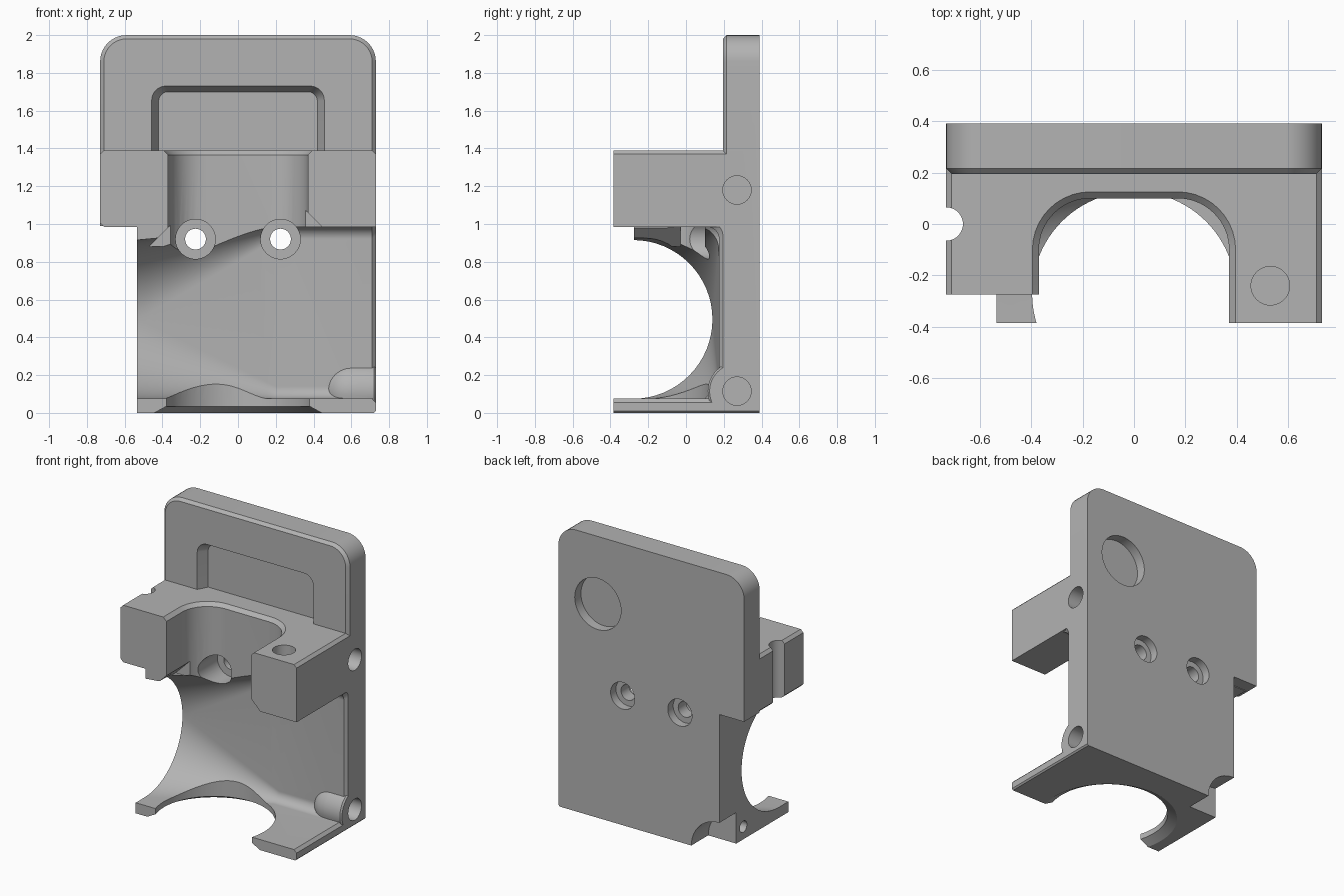
import bpy, bmesh
from math import sin, cos, pi, radians
from mathutils import Vector

cube = bpy.data.objects.get("Cube")
if cube:
    bpy.data.objects.remove(cube)

grey = bpy.data.materials.new("plain grey")
grey.use_nodes = True
colour = (0.45, 0.45, 0.45, 1)
grey.diffuse_color = colour
grey.node_tree.nodes["Principled BSDF"].inputs["Base Color"].default_value = colour


def place(axis, a, b, d):
    """Put profile coordinates (a, b) at distance d along an axis."""
    return {"x": (d, a, b), "y": (a, d, b), "z": (a, b, d)}[axis]


def loft(name, axis, sections):
    """Solid through a list of (distance, profile) sections."""
    bm = bmesh.new()
    rings = [[bm.verts.new(place(axis, a, b, d)) for a, b in prof] for d, prof in sections]
    n = len(rings[0])
    for low, high in zip(rings, rings[1:]):
        for i in range(n):
            j = (i + 1) % n
            bm.faces.new((low[i], low[j], high[j], high[i]))
    bm.faces.new(rings[0][::-1])
    bm.faces.new(rings[-1])
    bmesh.ops.recalc_face_normals(bm, faces=bm.faces)
    mesh = bpy.data.meshes.new(name)
    bm.to_mesh(mesh)
    bm.free()
    mesh.materials.append(grey)
    obj = bpy.data.objects.new(name, mesh)
    bpy.context.scene.collection.objects.link(obj)
    return obj


def prism(name, axis, profile, lo, hi):
    return loft(name, axis, [(lo, profile), (hi, profile)])


def box(name, x, y, z):
    return prism(name, "z", [(x[0], y[0]), (x[1], y[0]), (x[1], y[1]), (x[0], y[1])], *z)


def circle(a, b, r, n=48):
    return [(a + r * cos(2 * pi * i / n), b + r * sin(2 * pi * i / n)) for i in range(n)]


def rod(name, axis, a, b, r, lo, hi):
    return prism(name, axis, circle(a, b, r), lo, hi)


def arc(a, b, r, start, end, n=10):
    return [(a + r * cos(radians(start + (end - start) * i / n)),
             b + r * sin(radians(start + (end - start) * i / n))) for i in range(n + 1)]


def arch(half, low, high, r):
    """Upright outline with two round top corners."""
    return ([(-half, low), (half, low)] + arc(half - r, high - r, r, 0, 90)
            + arc(r - half, high - r, r, 90, 180))


def combine(target, tool, operation):
    mod = target.modifiers.new(operation, "BOOLEAN")
    mod.operation = operation
    mod.solver = "EXACT"
    mod.object = tool
    bpy.context.view_layer.objects.active = target
    bpy.ops.object.modifier_apply(modifier=mod.name)
    bpy.data.objects.remove(tool)


def add(tool):
    combine(body, tool, "UNION")


def cut(tool):
    combine(body, tool, "DIFFERENCE")


# Back plate with chamfered front rim and shallow tapered pocket
body = loft("bracket_body", "y", [(0.195, arch(0.71, 0, 1.98, 0.12)),
                                  (0.215, arch(0.73, 0, 2.0, 0.14)),
                                  (0.39, arch(0.73, 0, 2.0, 0.14))])
cut(loft("pocket", "y", [(0.125, arch(0.494, 1.2, 1.76, 0.1)),
                         (0.265, arch(0.42, 1.2, 1.70, 0.05))]))
cut(box("side_step", (-0.9, -0.535), (0, 0.6), (-0.2, 0.99)))

# Lower housing, opened by a channel that changes from round to square
lower = box("lower_housing", (-0.535, 0.73), (-0.385, 0.3), (0, 1.1))


def channel(x, flare=0.0):
    t = min(max((x + 0.535) / 0.735, 0), 1)
    r = 0.42 - 0.355 * t
    back = 0.14 + 0.035 * t + flare
    low, high = 0.075 - flare, 0.915 + 0.07 * t + flare
    return ([(-0.7, low)] + arc(back - r, low + r, r, -90, 0, 16)
            + arc(back - r, high - r, r, 0, 90, 16) + [(-0.7, high)])


stations = [-0.535 + 0.735 * i / 16 for i in range(17)]
sections = [(-0.65, channel(-0.65))] + [(x, channel(x)) for x in stations]
sections += [(0.71, channel(0.71)), (0.75, channel(0.75, 0.04))]
combine(lower, loft("channel", "x", sections), "DIFFERENCE")
combine(lower, box("front_step", (-0.7, 0), (-0.6, -0.275), (0.5, 1.3)), "DIFFERENCE")

# The channel also hollows the front of the plate
cut(loft("plate_channel", "x", sections))
add(lower)

# Clamp blocks with chamfered outer edges
c = 0.02
add(prism("left_block", "y", [(0, 0.985), (-0.73 + c, 0.985), (-0.73, 0.985 + c),
                              (-0.73, 1.39 - c), (-0.73 + c, 1.39), (0, 1.39)], -0.275, 0.3))
add(prism("right_block", "y", [(-0.1, 0.985), (0.73, 0.985), (0.73, 1.39 - c),
                               (0.73 - c, 1.39), (-0.1, 1.39)], -0.385, 0.3))

# Rounded boss around the lower side hole
ball = [(x, circle(0.27, 0.115, 0.155 * (1 - ((0.6 - x) / 0.155) ** 2) ** 0.5))
        for x in [0.6 - 0.154 * cos(i * pi / 16) for i in range(9)]]
add(loft("hole_boss", "x", ball + [(0.72, circle(0.27, 0.115, 0.155)),
                                   (0.73, circle(0.27, 0.115, 0.145))]))
cut(box("base_trim", (-1, 1), (-1, 1), (-0.3, 0)))
cut(box("back_trim", (-1, 1), (0.39, 0.8), (-0.3, 2.2)))


# Upper opening between the blocks, chamfered at the top
def opening(grow):
    return arch(0.37 + grow, -0.6, 0.1 + grow, 0.2 + grow)


cut(loft("upper_opening", "z", [(0.7, opening(0)), (1.365, opening(0)), (1.415, opening(0.05))]))
for name, side, z in (("right_bevel", 1, 1.06), ("left_bevel", -1, 0.98)):
    cut(prism(name, "y", [(side * 0.35, z + 0.02), (side * 0.47, z - 0.1),
                          (side * 0.35, z - 0.1)], -0.6, -0.03))

# Round opening in the floor with a cone below
cut(loft("floor_opening", "z", [(-0.03, circle(0, -0.27, 0.51, 96)),
                                (0.035, circle(0, -0.27, 0.396, 96)),
                                (0.5, circle(0, -0.27, 0.396, 96))]))

# Two screw holes, counterbored front and back
for x in (-0.225, 0.225):
    cut(rod("screw_hole", "y", x, 0.92, 0.055, 0, 0.5))
    cut(rod("front_counterbore", "y", x, 0.92, 0.105, -0.2, 0.24))
    cut(rod("back_counterbore", "y", x, 0.92, 0.095, 0.33, 0.5))

# Blind holes, groove and corner relief
cut(rod("back_round_pocket", "y", 0.42, 1.52, 0.182, 0.32, 0.5))
cut(rod("upper_side_hole", "x", 0.27, 1.18, 0.075, 0.55, 0.9))
cut(rod("lower_side_hole", "x", 0.27, 0.115, 0.075, 0.55, 0.9))
cut(rod("top_hole", "z", 0.53, -0.24, 0.075, 1.25, 1.6))
cut(rod("side_groove", "z", -0.73, 0, 0.065, 0.9, 1.6))
cut(rod("corner_relief", "y", -0.535, 0, 0.22, 0.2, 0.6))
cut(rod("small_side_hole", "x", 0.12, 0.09, 0.04, -0.7, -0.4))

# Bevelled lower outer edge
cut(prism("foot_bevel", "y", [(0.71, -0.01), (0.75, -0.01), (0.75, 0.03)], -0.8, 0.8))

bpy.ops.object.select_all(action="DESELECT")
body.select_set(True)
bpy.context.view_layer.objects.active = body
bpy.ops.object.shade_smooth_by_angle(angle=radians(25))
